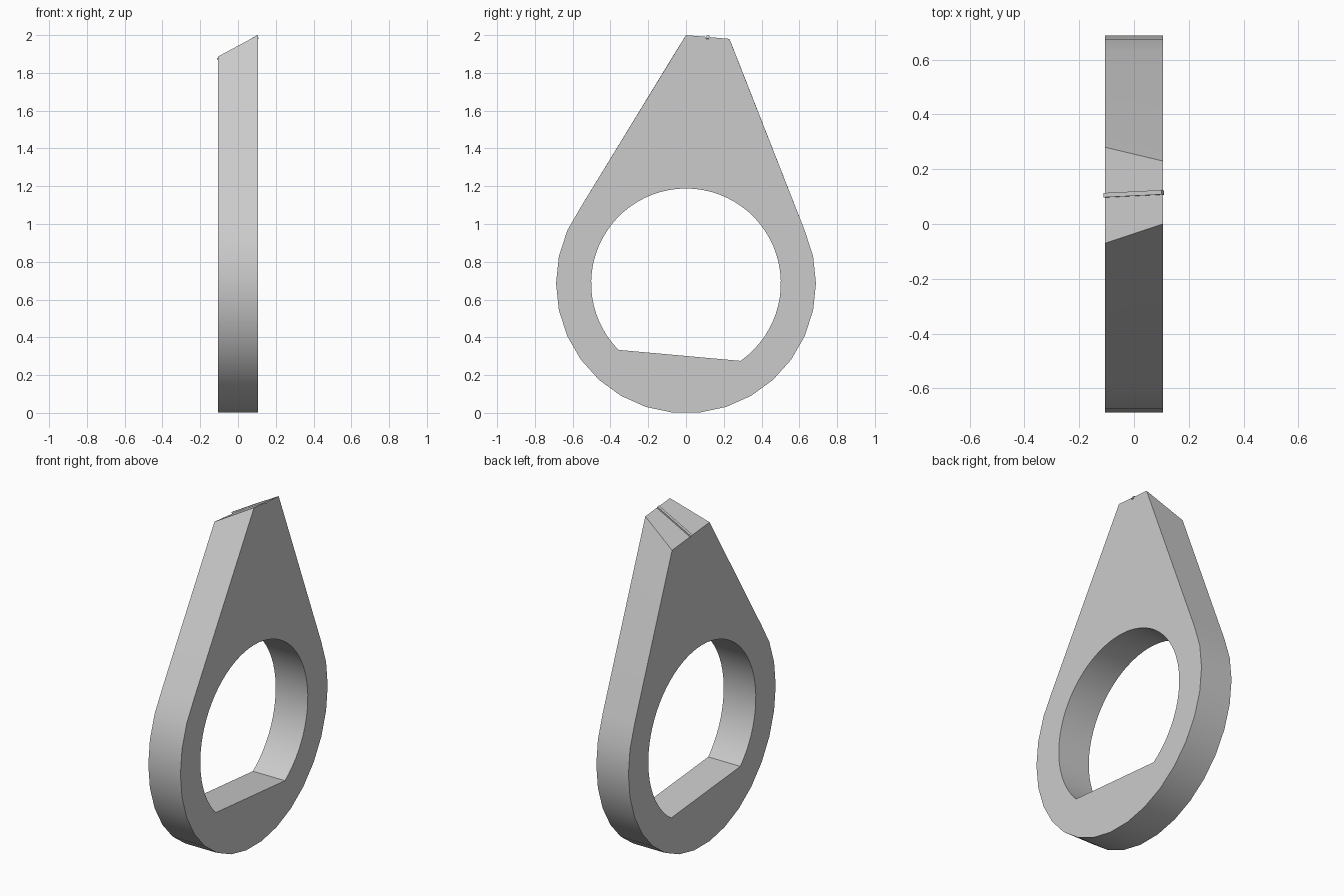
import bpy, bmesh
from math import radians, cos, sin
from mathutils import Vector, Matrix

cube = bpy.data.objects.get("Cube")
if cube:
    bpy.data.objects.remove(cube, do_unlink=True)

HALF = 0.105                   # half thickness along x
CENTRE = 0.686                 # height of the ring centre
SLOPE = 0.572                  # sideways slope of the tip

grey = bpy.data.materials.new("plain grey")
grey.use_nodes = True
colour = (0.6, 0.6, 0.6, 1)
grey.diffuse_color = colour
grey.node_tree.nodes["Principled BSDF"].inputs["Base Color"].default_value = colour


def arc(radius, start, end, steps):
    angles = [radians(start + (end - start) * i / steps) for i in range(steps + 1)]
    return [(radius * cos(a), CENTRE + radius * sin(a)) for a in angles]


def finish(bm, name):
    bmesh.ops.recalc_face_normals(bm, faces=bm.faces)
    mesh = bpy.data.meshes.new(name)
    bm.to_mesh(mesh)
    bm.free()
    mesh.materials.append(grey)
    obj = bpy.data.objects.new(name, mesh)
    bpy.context.collection.objects.link(obj)
    bpy.ops.object.select_all(action='DESELECT')
    obj.select_set(True)
    bpy.context.view_layer.objects.active = obj
    bpy.ops.object.shade_smooth_by_angle(angle=radians(30))
    return obj


# Teardrop body: faceted ring with a pointed neck and a flat-bottomed hole
near_tip = [(0.23, 1.98), (0.0, 2.0)]
far_tip = [(0.28, 1.854), (-0.07, 1.887)]
outline = near_tip + arc(0.688, 144, 384, 20)
hole = arc(0.502, -54.9, 224.6, 54)

bm = bmesh.new()
edges = []
loops = []
for points in (outline, hole):
    verts = [bm.verts.new((HALF, y, z)) for y, z in points]
    loops.append(verts)
    edges += [bm.edges.new((a, b)) for a, b in zip(verts, verts[1:] + verts[:1])]
bmesh.ops.triangle_fill(bm, edges=edges, use_beauty=True, normal=(1, 0, 0))

# Far side cap and the walls between the two sides
front_faces = list(bm.faces)
far = {}
for verts, points in zip(loops, (far_tip + outline[2:], hole)):
    for v, (y, z) in zip(verts, points):
        far[v] = bm.verts.new((-HALF, y, z))
for face in front_faces:
    bm.faces.new([far[v] for v in reversed(face.verts)])
for verts in loops:
    for a, b in zip(verts, verts[1:] + verts[:1]):
        bm.faces.new((a, b, far[b], far[a]))
finish(bm, "teardrop_body")

# Thin ridge lying along the slanted tip
along = Vector((1, 0.05, SLOPE))
across = Vector((0, 1, -0.087))
up = along.cross(across).normalized()
middle = Vector((-0.001, 0.11, 2 - 0.0096 - SLOPE * 0.106))
frame = Matrix((along * 0.212, across * 0.016, up * 0.018)).transposed().to_4x4()
frame.translation = middle
bm = bmesh.new()
bmesh.ops.create_cube(bm, size=1, matrix=frame)
finish(bm, "tip_ridge")
